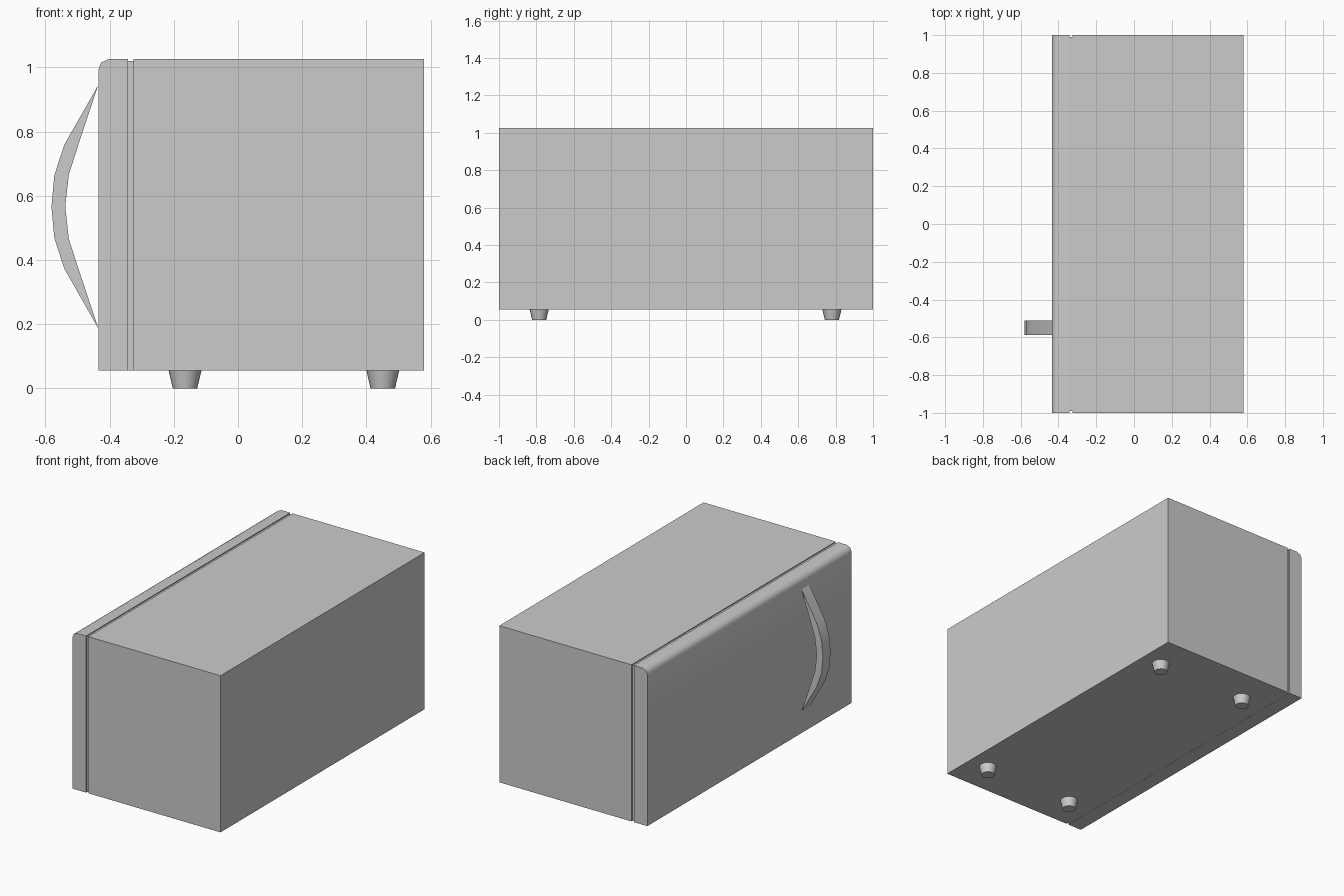
import bpy, bmesh, math

if "Cube" in bpy.data.objects:
    bpy.data.objects.remove(bpy.data.objects["Cube"])

def finish(name, bm, angle):
    bmesh.ops.recalc_face_normals(bm, faces=bm.faces[:])
    mesh = bpy.data.meshes.new(name)
    bm.to_mesh(mesh)
    bm.free()
    obj = bpy.data.objects.new(name, mesh)
    bpy.context.collection.objects.link(obj)
    bpy.ops.object.select_all(action='DESELECT')
    obj.select_set(True)
    bpy.context.view_layer.objects.active = obj
    bpy.ops.object.shade_smooth_by_angle(angle=math.radians(angle))
    return obj

def extrude_profile(name, points, y0, y1, angle=35):
    """Extrude an (x, z) outline along y."""
    bm = bmesh.new()
    face = bm.faces.new([bm.verts.new((x, y0, z)) for x, z in points])
    ext = bmesh.ops.extrude_face_region(bm, geom=[face])
    verts = [v for v in ext['geom'] if isinstance(v, bmesh.types.BMVert)]
    bmesh.ops.translate(bm, verts=verts, vec=(0, y1 - y0, 0))
    return finish(name, bm, angle)

def rect(x0, x1, z0, z1):
    return [(x0, z0), (x1, z0), (x1, z1), (x0, z1)]

BOTTOM, TOP = 0.055, 1.026

# Main cabinet and the recessed seal between it and the door
extrude_profile("cabinet", rect(-0.326, 0.58, BOTTOM, TOP), -1, 1)
extrude_profile("door_seal", rect(-0.342, -0.326, BOTTOM + 0.001, TOP - 0.006), -0.99, 0.99)

# Door with rounded top front edge
door = [(-0.342, BOTTOM), (-0.342, TOP), (-0.402, TOP), (-0.426, 1.015),
        (-0.435, 0.992), (-0.435, BOTTOM)]
extrude_profile("door", door, -1, 1, 50)

# Curved handle, mirrored about its mid height
MID = 0.566
outer_half = [(-0.435, 0.379), (-0.541, 0.193), (-0.572, 0.098)]
inner_half = [(-0.497, 0.193), (-0.527, 0.100)]

def arc(half, peak):
    return ([(x, MID + d) for x, d in half] + [(peak, MID)]
            + [(x, MID - d) for x, d in reversed(half)])

handle = arc(outer_half, -0.581) + arc(inner_half, -0.538)[::-1]
extrude_profile("handle", handle, -0.587, -0.511)

# Four tapered feet
for i, x in enumerate((-0.165, 0.451)):
    for j, y in enumerate((-0.785, 0.78)):
        bm = bmesh.new()
        bmesh.ops.create_cone(bm, cap_ends=True, segments=20,
                              radius1=0.038, radius2=0.051, depth=BOTTOM)
        bmesh.ops.translate(bm, verts=bm.verts[:], vec=(x, y, BOTTOM / 2))
        finish(f"foot_{i * 2 + j + 1}", bm, 35)
